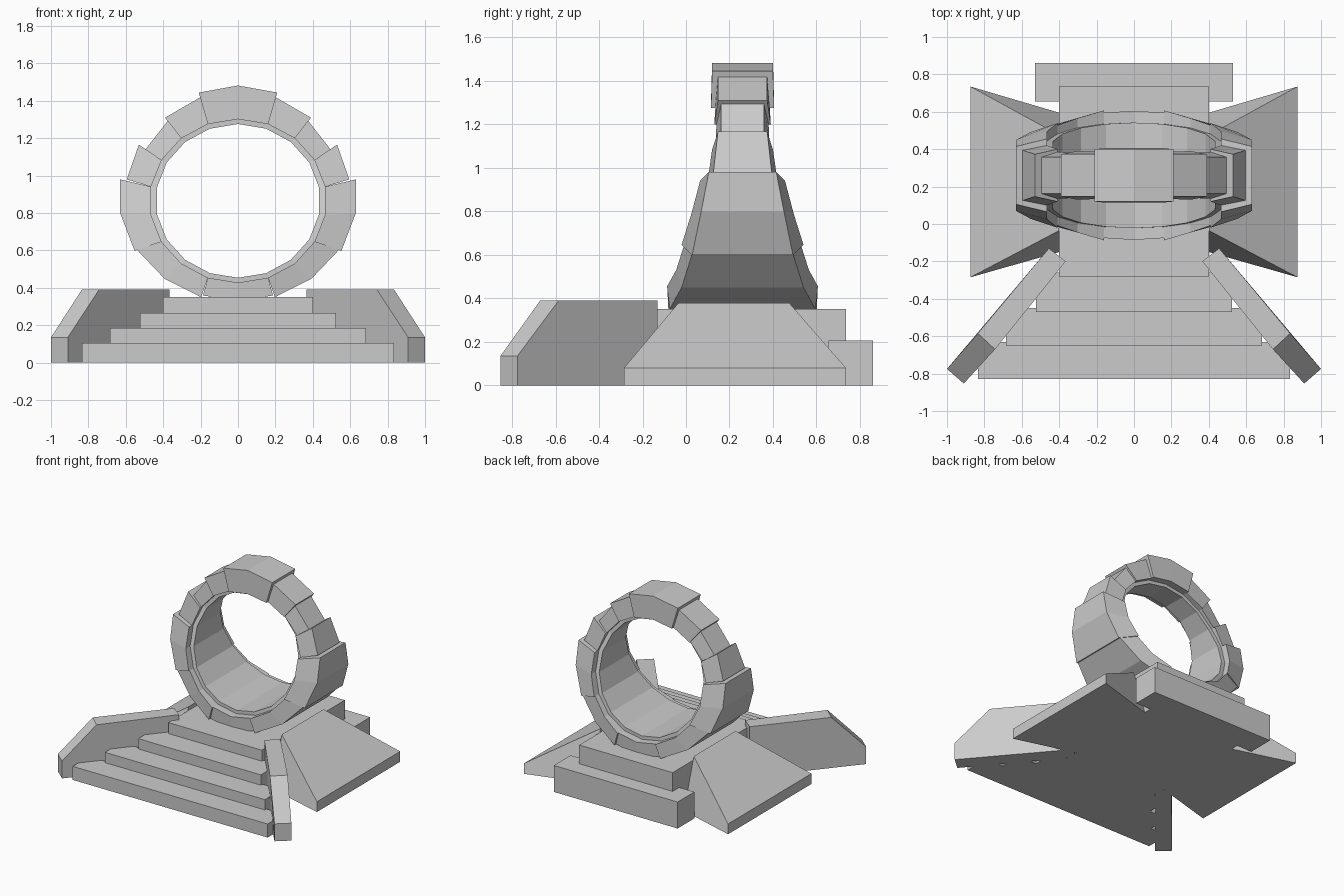
import bpy, bmesh, math

if "Cube" in bpy.data.objects:
    bpy.data.objects.remove(bpy.data.objects["Cube"])

stone = bpy.data.materials.new("grey_stone")
stone.diffuse_color = (0.6, 0.6, 0.6, 1)
stone.use_nodes = True
stone.node_tree.nodes["Principled BSDF"].inputs["Base Color"].default_value = stone.diffuse_color
CY, CZ = 0.26, 0.865          # ring centre


def make(name, rings, closed=False):
    """Loft equal-length point loops into a flat-shaded solid."""
    bm = bmesh.new()
    loops = [[bm.verts.new(p) for p in r] for r in rings]
    pairs = list(zip(loops, loops[1:]))
    if closed:
        pairs.append((loops[-1], loops[0]))
    else:
        bm.faces.new(loops[0])
        bm.faces.new(loops[-1])
    for a, b in pairs:
        n = len(a)
        for i in range(n):
            j = (i + 1) % n
            bm.faces.new((a[i], a[j], b[j], b[i]))
    bmesh.ops.recalc_face_normals(bm, faces=bm.faces)
    me = bpy.data.meshes.new(name)
    bm.to_mesh(me)
    bm.free()
    me.materials.append(stone)
    ob = bpy.data.objects.new(name, me)
    bpy.context.collection.objects.link(ob)
    return ob


def box(name, hx, y0, y1, h):
    plan = [(-hx, y0), (hx, y0), (hx, y1), (-hx, y1)]
    make(name, [[(x, y, z) for x, y in plan] for z in (0, h)])


def ellipse(deg, rx, rz):
    a = math.radians(deg)
    return rx * math.cos(a), CZ + rz * math.sin(a)


# stairs, platform and rear step
box("step_1", 0.835, -0.83, -0.63, 0.105)
box("step_2", 0.685, -0.65, -0.45, 0.185)
box("step_3", 0.525, -0.47, -0.26, 0.265)
box("platform", 0.40, -0.28, 0.735, 0.35)
box("rear_step", 0.53, 0.655, 0.86, 0.205)

# sloping side ramps and angled stair walls
for s, side in ((1, "right"), (-1, "left")):
    outer, inner = (-0.285, 0.735), (-0.15, 0.595)
    make("ramp_" + side, [
        [(s * 0.40, inner[i], 0), (s * 0.875, outer[i], 0),
         (s * 0.875, outer[i], 0.08), (s * 0.40, (-0.035, 0.475)[i], 0.378)]
        for i in (0, 1)])
    walls = []
    for back, mid, front in (((0.365, -0.20), (0.743, -0.67), (0.91, -0.853)),
                             ((0.455, -0.13), (0.835, -0.585), (1.0, -0.775))):
        walls.append([(s * x, y, z) for (x, y), z in
                      ((back, 0), (front, 0), (front, 0.135), (mid, 0.39), (back, 0.39))])
    make("stair_wall_" + side, walls)

# ring blocks: (angle, outer x, outer z, outer half depth, inner half depth)
top_block = [(70, 0.21, 1.444, 0.14, 0.145), (90, 0, 1.482, 0.14, 0.145),
             (110, -0.21, 1.444, 0.14, 0.145)]
bottom_block = [(-70, 0.187, 0.36, 0.33, 0.335), (-90, 0, 0.325, 0.34, 0.345),
                (-110, -0.187, 0.36, 0.33, 0.335)]
side_blocks = {
    "upper_block": [(70, 0.2, 1.42, 0.113, 0.125), (50, 0.39, 1.31, 0.113, 0.13)],
    "shoulder_block": [(50, 0.37, 1.30, 0.098, 0.12), (30, 0.495, 1.14, 0.098, 0.125)],
    "high_side_block": [(30, 0.53, 1.166, 0.113, 0.14), (10, 0.595, 0.98, 0.134, 0.16)],
    "side_block": [(10, 0.63, 0.98, 0.155, 0.195), (-10, 0.63, 0.80, 0.19, 0.235),
                   (-30, 0.553, 0.598, 0.232, 0.28)],
    "lower_block": [(-30, 0.54, 0.603, 0.232, 0.268), (-50, 0.394, 0.45, 0.28, 0.305),
                    (-70, 0.197, 0.35, 0.335, 0.347)],
}


def ring_block(name, stations, s=1):
    rings = []
    for deg, ox, oz, wo, wi in stations:
        ix, iz = ellipse(deg, 0.472, 0.437)
        rings.append([(s * ox, CY - wo, oz), (s * ox, CY + wo, oz),
                      (s * ix, CY + wi, iz), (s * ix, CY - wi, iz)])
    make(name, rings)


ring_block("top_block", top_block)
ring_block("bottom_block", bottom_block)
for name, stations in side_blocks.items():
    ring_block(name + "_right", stations)
    ring_block(name + "_left", stations, -1)

# inner liner, deepening towards the bottom of the ring
liner = []
for deg in range(-90, 270, 20):
    up = math.sin(math.radians(deg))
    w = 0.09 if up > 0.6 else 0.09 + 0.12 * (0.6 - up)
    (ix, iz), (ox, oz) = ellipse(deg, 0.44, 0.411), ellipse(deg, 0.50, 0.465)
    liner.append([(ox, CY - w, oz), (ox, CY + w, oz), (ix, CY + w, iz), (ix, CY - w, iz)])
make("ring_liner", liner, closed=True)
